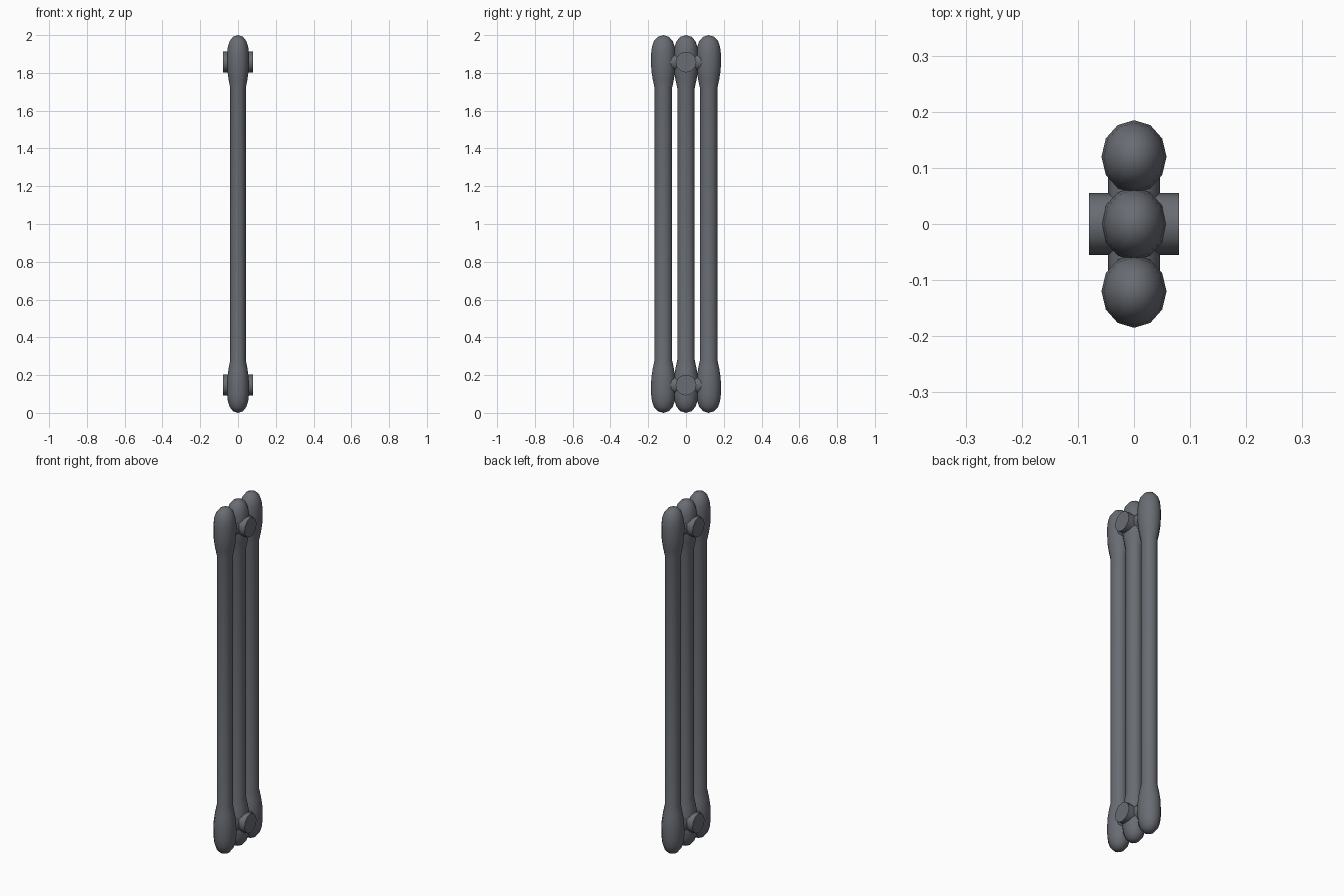
import bpy, bmesh, math

if "Cube" in bpy.data.objects:
    bpy.data.objects.remove(bpy.data.objects["Cube"])

SIDES = 12
RX, RY = 0.058, 0.065          # bulb half-widths

# half profile of a column: (radius factor, height), upper end
HALF = [(0.71, 1.72), (0.86, 1.765), (0.97, 1.81), (1.0, 1.85), (1.0, 1.90),
        (0.93, 1.937), (0.76, 1.969), (0.45, 1.991)]
PROFILE = [(r, 2 - z) for r, z in reversed(HALF)] + HALF

# dark blue-grey paint
paint = bpy.data.materials.new("dark_grey_paint")
paint.diffuse_color = (0.14, 0.15, 0.17, 1)
paint.use_nodes = True
paint.node_tree.nodes["Principled BSDF"].inputs["Base Color"].default_value = paint.diffuse_color


def finish(obj):
    obj.data.materials.append(paint)
    bpy.ops.object.select_all(action='DESELECT')
    obj.select_set(True)
    bpy.context.view_layer.objects.active = obj
    bpy.ops.object.shade_smooth_by_angle(angle=math.radians(50))


def column(name, y):
    bm = bmesh.new()
    rings = []
    for r, z in PROFILE:
        rings.append([bm.verts.new((RX * r * math.cos(a), RY * r * math.sin(a), z))
                      for a in (2 * math.pi * i / SIDES for i in range(SIDES))])
    for lo, hi in zip(rings, rings[1:]):
        for i in range(SIDES):
            j = (i + 1) % SIDES
            bm.faces.new((lo[i], lo[j], hi[j], hi[i]))
    # pole fans
    bottom, top = bm.verts.new((0, 0, 0)), bm.verts.new((0, 0, 2))
    for i in range(SIDES):
        j = (i + 1) % SIDES
        bm.faces.new((bottom, rings[0][j], rings[0][i]))
        bm.faces.new((top, rings[-1][i], rings[-1][j]))
    mesh = bpy.data.meshes.new(name)
    bm.to_mesh(mesh)
    bm.free()
    obj = bpy.data.objects.new(name, mesh)
    obj.location.y = y
    bpy.context.collection.objects.link(obj)
    finish(obj)


def pipe(name, radius, length, z, rot):
    bpy.ops.mesh.primitive_cylinder_add(vertices=SIDES, radius=radius, depth=length,
                                        location=(0, 0, z), rotation=rot)
    obj = bpy.context.object
    obj.name = name
    finish(obj)


# three tubes with swollen ends
for name, y in (("front_column", -0.12), ("middle_column", 0), ("back_column", 0.12)):
    column(name, y)

# connecting pipes and side couplings at both ends
for end, z in (("lower", 0.147), ("upper", 1.857)):
    pipe(end + "_cross_pipe", 0.046, 0.24, z, (math.pi / 2, 0, 0))
    pipe(end + "_coupling", 0.055, 0.16, z, (0, math.pi / 2, 0))
